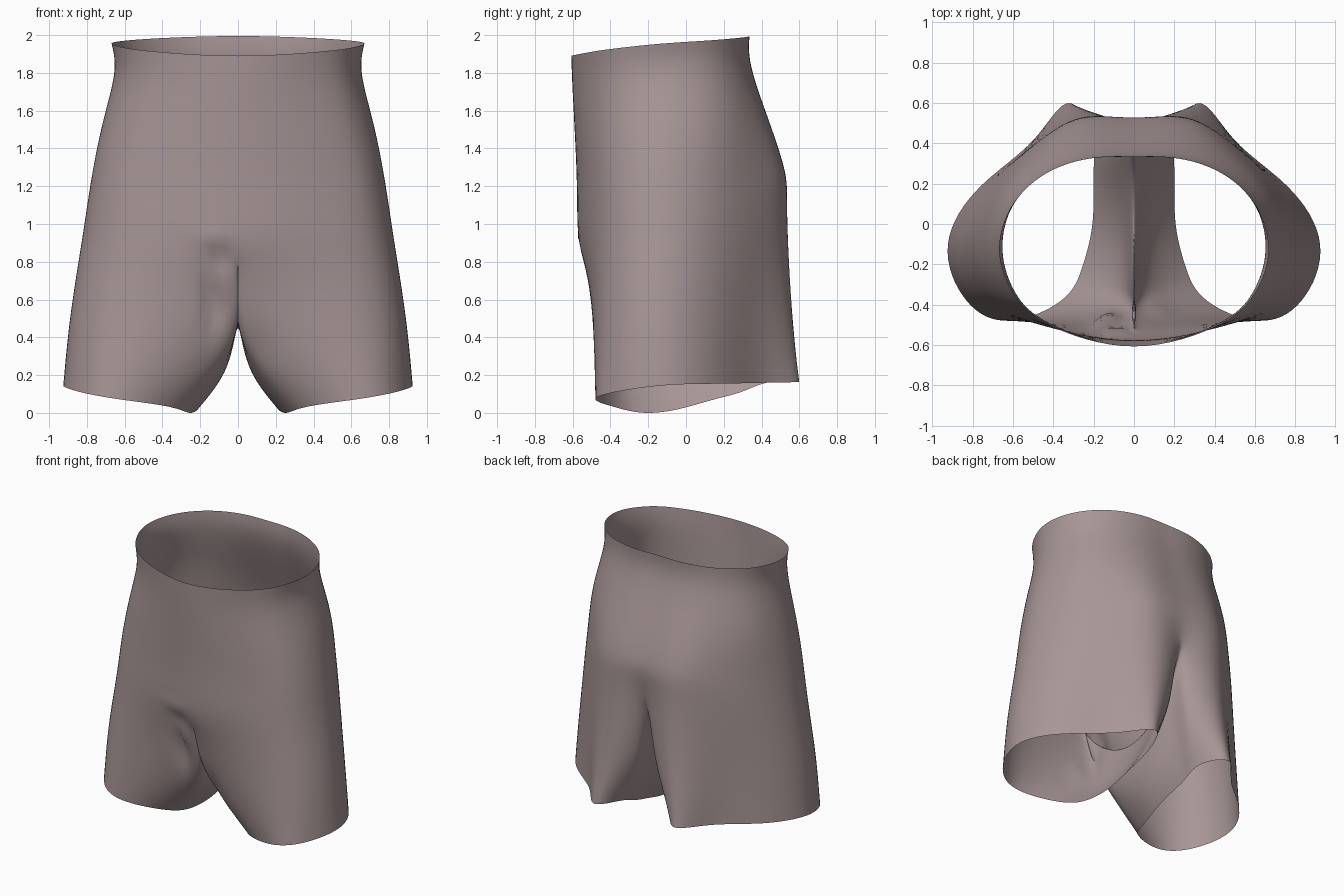
import bpy, bmesh, math
from mathutils import Vector

if "Cube" in bpy.data.objects:
    bpy.data.objects.remove(bpy.data.objects["Cube"])

# Half cross-sections, front centre -> side -> back centre, as (x, y)
WAIST = [(0, -.61), (.42, -.50), (.6, -.34), (.67, -.13), (.6, .1), (.42, .26), (.2, .33), (0, .335)]
BAND = [(0, -.605), (.42, -.49), (.59, -.34), (.655, -.13), (.6, .11), (.42, .275), (.2, .34), (0, .345)]
HIP = [(0, -.59), (.45, -.49), (.65, -.34), (.72, -.12), (.66, .14), (.47, .33), (.24, .43), (0, .435)]
SEAT = [(0, -.58), (.5, -.48), (.71, -.34), (.78, -.11), (.69, .16), (.48, .38), (.27, .515), (0, .52)]
FORK = [(0, -.56), (.5, -.49), (.75, -.345), (.825, -.1), (.72, .16), (.5, .39), (.26, .53), (0, .50)]
THIGH = [(.055, -.46), (.50, -.49), (.80, -.365), (.885, -.1), (.75, .17), (.52, .38), (.29, .56), (.08, .48)]
HEM = [(.36, -.38), (.62, -.48), (.83, -.38), (.925, -.1), (.76, .19), (.5, .41), (.33, .605), (.21, .45)]
# Each section with its height at front, side and back
SECTIONS = [(WAIST, 1.89, 1.955, 1.995), (BAND, 1.72, 1.79, 1.83), (HIP, 1.47, 1.52, 1.55),
            (SEAT, 1.17, 1.22, 1.27), (FORK, .86, .92, 1.03), (THIGH, .5, .52, .56),
            (HEM, .035, .15, .168)]
# Inner leg points front -> back for the fork, thigh and hem sections
INNER = {4: [(0, -.36, .60), (0, -.1, .46), (0, .17, .52), (0, .37, .74)],
         5: [(.045, -.32, .33), (.055, -.1, .25), (.07, .15, .30), (.085, .35, .44)],
         6: [(.26, -.22, .003), (.21, -.03, .025), (.2, .15, .075), (.2, .3, .115)]}


def section_points(sec):
    pts, zf, zs, zb = sec
    out = []
    for i, (x, y) in enumerate(pts):
        z = zf + (zs - zf) * i / 3 if i <= 3 else zs + (zb - zs) * math.sin((i - 3) * math.pi / 8)
        out.append(Vector((x, y, z)))
    return out


def build_cage():
    bm = bmesh.new()
    for s in (1, -1):
        flip = lambda p: bm.verts.new((p[0] * s, p[1], p[2]))
        rows = [[flip(p) for p in section_points(sec)] for sec in SECTIONS]
        # inner row runs back -> front so each leg ring closes
        inner = {k: [rows[k][-1]] + [flip(p) for p in reversed(v)] + [rows[k][0]]
                 for k, v in INNER.items()}
        strips = [(rows[k], rows[k + 1]) for k in range(6)]
        strips += [(inner[k], inner[k + 1]) for k in (4, 5)]
        for a, b in strips:
            for i in range(len(a) - 1):
                quad = [a[i], b[i], b[i + 1], a[i + 1]]
                bm.faces.new(quad if s > 0 else quad[::-1])
    bmesh.ops.remove_doubles(bm, verts=bm.verts, dist=1e-4)
    bmesh.ops.recalc_face_normals(bm, faces=bm.faces)
    me = bpy.data.meshes.new("shorts")
    bm.to_mesh(me)
    bm.free()
    return me


# Shorts: one open cloth shell
shorts = bpy.data.objects.new("shorts", build_cage())
bpy.context.collection.objects.link(shorts)
sub = shorts.modifiers.new("smooth_cloth", 'SUBSURF')
sub.levels = sub.render_levels = 3

# Offset the cage so that the smoothed cloth passes through the sections
target = [v.co.copy() for v in shorts.data.vertices]
for _ in range(4):
    dg = bpy.context.evaluated_depsgraph_get()
    dg.update()
    em = shorts.evaluated_get(dg).data
    delta = [t - em.vertices[i].co for i, t in enumerate(target)]
    for v, d in zip(shorts.data.vertices, delta):
        if d.length < .15:
            v.co += d * .8
    shorts.data.update()

dg = bpy.context.evaluated_depsgraph_get()
dg.update()
cloth = bpy.data.meshes.new_from_object(shorts.evaluated_get(dg))
shorts.modifiers.clear()
shorts.data = cloth

# Folds beside the front fork: x, z, width, height, depth
FOLDS = [(-.13, .60, .06, .16, .05), (-.09, .82, .05, .07, .03),
         (-.20, .60, .03, .12, -.015), (-.13, .93, .07, .04, -.012),
         (-.08, .66, .02, .12, -.025), (.12, .35, .05, .1, .015)]
for v in cloth.vertices:
    if v.co.y < -.3:
        for x, z, w, h, d in FOLDS:
            v.co.y += d * math.exp(-((v.co.x - x) / w) ** 2 - ((v.co.z - z) / h) ** 2)

# Keep the lowest hem point on the ground
low = min(v.co.z for v in cloth.vertices)
for v in cloth.vertices:
    v.co.z -= low * max(0, 1 - v.co.z)

mat = bpy.data.materials.new("dusty mauve cloth")
mat.diffuse_color = (.39, .305, .305, 1)
mat.use_nodes = True
mat.node_tree.nodes["Principled BSDF"].inputs["Base Color"].default_value = mat.diffuse_color
cloth.materials.clear()
cloth.materials.append(mat)
for p in cloth.polygons:
    p.use_smooth = True
